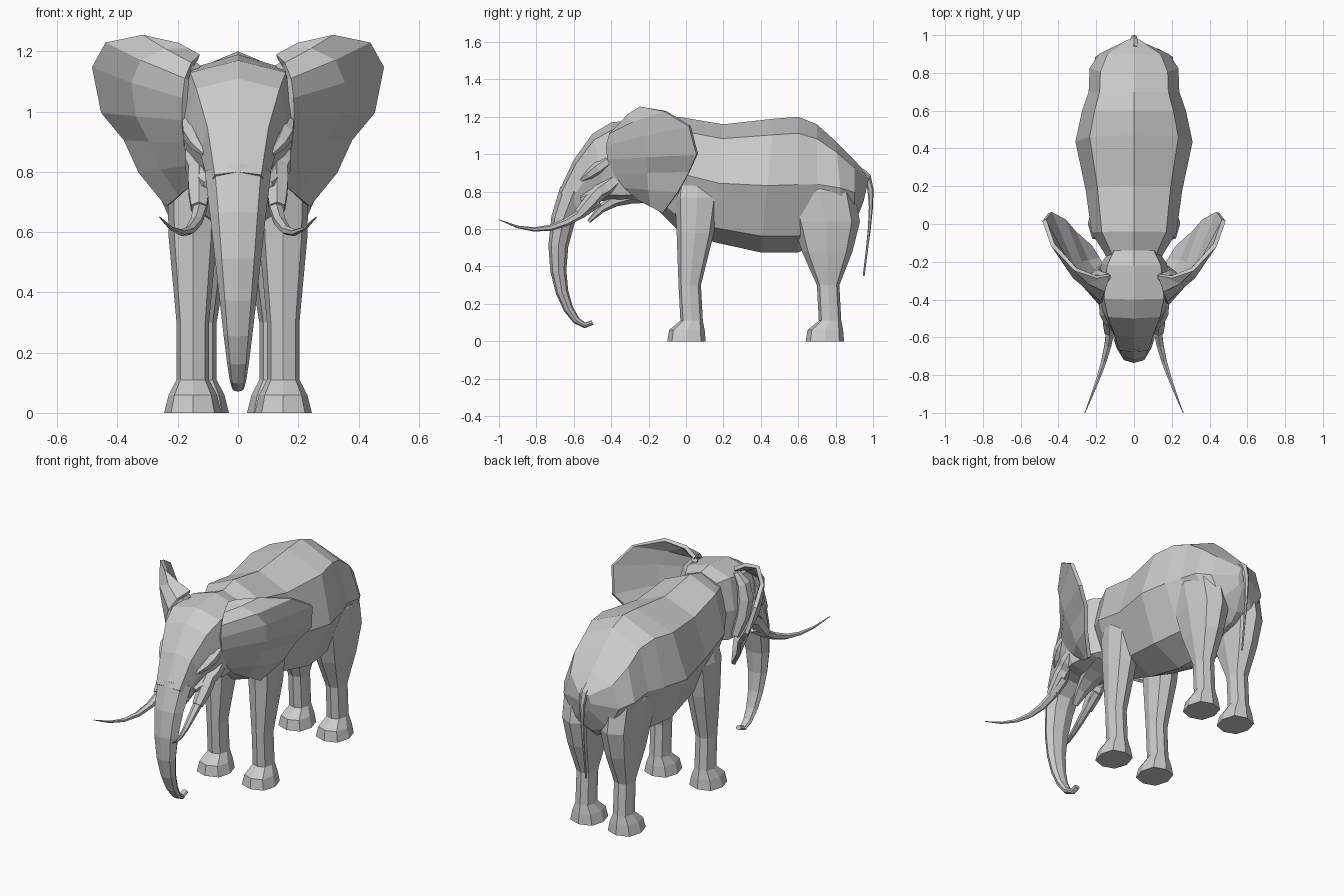
import bpy, bmesh, math
from mathutils import Vector
from mathutils.geometry import interpolate_bezier

cube = bpy.data.objects.get("Cube")
if cube:
    bpy.data.objects.remove(cube)


def skin(name, rows, closed=True, mirror=False, thickness=0):
    """Join rows of points with flat faces; closed rows make a capped tube."""
    bm = bmesh.new()
    grid = [[bm.verts.new(point) for point in row] for row in rows]
    count = len(grid[0])
    for row, following in zip(grid, grid[1:]):
        for i in range(count if closed else count - 1):
            j = (i + 1) % count
            bm.faces.new((row[i], row[j], following[j], following[i]))
    if closed:
        bm.faces.new(grid[0])
        bm.faces.new(grid[-1])
    bmesh.ops.recalc_face_normals(bm, faces=bm.faces)
    mesh = bpy.data.meshes.new(name)
    bm.to_mesh(mesh)
    bm.free()
    obj = bpy.data.objects.new(name, mesh)
    bpy.context.collection.objects.link(obj)
    if thickness:
        solid = obj.modifiers.new("thickness", 'SOLIDIFY')
        solid.thickness = thickness
        solid.offset = 0
    if mirror:
        obj.modifiers.new("mirror", 'MIRROR').use_mirror_merge = False


def ring(top_y, top_z, base_y, base_z, width, center=0, power=.8, taper=0):
    """Eight-sided section between two profile points; taper narrows the base half."""
    top, base = Vector((center, top_y, top_z)), Vector((center, base_y, base_z))
    middle, half = (top + base) / 2, (top - base) / 2
    points = []
    for i in range(8):
        angle = math.tau * i / 8
        across, along = (math.copysign(abs(f) ** power, f)
                         for f in (math.sin(angle), math.cos(angle)))
        narrowing = 1 + taper * min(along, 0)
        points.append(middle + half * along + Vector((width * across * narrowing, 0, 0)))
    return points


def bezier(knots, steps):
    return interpolate_bezier(*(Vector(knot) for knot in knots), steps)


def sweep(name, knots, start, end, bulge=0, power=1, flat=1, steps=5, sides=6, mirror=True):
    """Tube along a curve, its radius running from start to end with an optional bulge."""
    path = bezier(knots, steps)
    rows = []
    for i, point in enumerate(path):
        t = i / (steps - 1)
        radius = end + (start - end) * (1 - t) ** power + bulge * math.sin(math.pi * t)
        tangent = path[min(i + 1, steps - 1)] - path[max(i - 1, 0)]
        up = tangent.cross(Vector((1, 0, 0))).normalized()
        side = tangent.cross(up).normalized()
        angles = [math.tau * k / sides for k in range(sides)]
        rows.append([point + (up * math.cos(a) * flat + side * math.sin(a)) * radius
                     for a in angles])
    skin(name, rows, mirror=mirror)


# Body, from neck to the pointed rump
body = [
    (-.25, 1.15, -.2, .8, .12),
    (-.15, 1.17, -.15, .7, .16),
    (-.04, 1.2, -.05, .6, .225),
    (.2, 1.16, .15, .53, .255),
    (.47, 1.19, .4, .475, .31),
    (.6, 1.2, .6, .475, .275),
    (.7, 1.16, .7, .52, .24),
    (.8, 1.07, .85, .57, .235),
    (.9, .97, .9, .62, .185),
    (.98, .88, .95, .75, .04),
]
skin("body", [ring(*section, taper=.25) for section in body])

# Head with a broad flat crown
head = [
    (-.14, 1.175, -.15, .75, .13),
    (-.22, 1.19, -.2, .74, .175),
    (-.4, 1.17, -.35, .74, .195),
    (-.5, 1.11, -.42, .75, .17),
    (-.6, .97, -.48, .75, .125),
    (-.68, .8, -.56, .7, .095),
]
skin("head", [ring(*section, power=.6) for section in head])

# Trunk, tail and tusks
sweep("trunk", [(0, -.6, .8), (0, -.8, .4), (0, -.6, 0), (0, -.5, .1)],
      start=.11, end=.018, power=1.6, flat=.7, steps=9, sides=8, mirror=False)
sweep("tail", [(0, .93, .9), (0, 1.03, .9), (0, .98, .6), (0, .95, .35)],
      start=.03, end=.005, power=2, steps=7, mirror=False)
sweep("tusk", [(.12, -.47, .75), (.12, -.65, .6), (.18, -.8, .55), (.26, -1, .65)],
      start=.03, end=.002, steps=7)

# Lower jaw, brow ridge, cheek fold and tusk socket
sweep("lower_jaw", [(0, -.2, .8), (0, -.35, .78), (0, -.43, .75), (0, -.52, .64)],
      start=.12, end=.02, flat=.5, mirror=False)
sweep("brow", [(.15, -.38, .98), (.17, -.43, .96), (.15, -.5, .9), (.11, -.56, .86)],
      start=.02, end=.01, bulge=.02)
sweep("cheek", [(.13, -.3, .93), (.15, -.38, .86), (.13, -.45, .78), (.1, -.56, .76)],
      start=.02, end=.015, bulge=.03)
sweep("tusk_socket", [(.13, -.42, .84), (.13, -.47, .8), (.13, -.5, .75), (.13, -.57, .68)],
      start=.03, end=.03, bulge=.012)

# Ears: attachment curve, cupped middle and outer rim, backed by a thick root
rim = [(.2, -.28, 1.22), (.31, -.24, 1.25), (.43, -.11, 1.23), (.475, .02, 1.15),
       (.445, .06, 1), (.37, .02, .91), (.32, -.04, .8), (.23, -.12, .69)]
inner = bezier([(.13, -.27, 1.18), (.2, -.5, 1.15), (.18, -.45, .9), (.15, -.25, .76)], len(rim))
middle = []
for i, (root, edge) in enumerate(zip(inner, rim)):
    cup = math.sin(math.pi * i / (len(rim) - 1))
    middle.append(root.lerp(Vector(edge), .5) + Vector((.02, -.03, 0)) * cup)
skin("ear", [inner, middle, rim], closed=False, mirror=True, thickness=.022)
sweep("ear_root", [(.14, -.28, 1.16), (.2, -.3, 1.1), (.2, -.3, .95), (.16, -.24, .8)],
      start=.02, end=.03, bulge=.025)


def leg(name, y, center, upper):
    """Upper sections are height, front, back, half width; shin and foot are shared."""
    lower = [(.3, y - .06, y + .06, .054), (.11, y - .05, y + .07, .054),
             (.06, y - .11, y + .08, .08), (0, y - .12, y + .085, .095)]
    skin(name, [ring(front, z, back, z, width, center)
                for z, front, back, width in upper + lower], mirror=True)


# Legs
leg("front_leg", .02, .15, [(.93, -.03, .14, .05), (.77, -.06, .18, .085), (.58, -.05, .15, .08)])
leg("hind_leg", .76, .125, [(.97, .62, .78, .05), (.8, .54, .9, .11),
                            (.64, .57, .93, .105), (.48, .62, .89, .085)])
